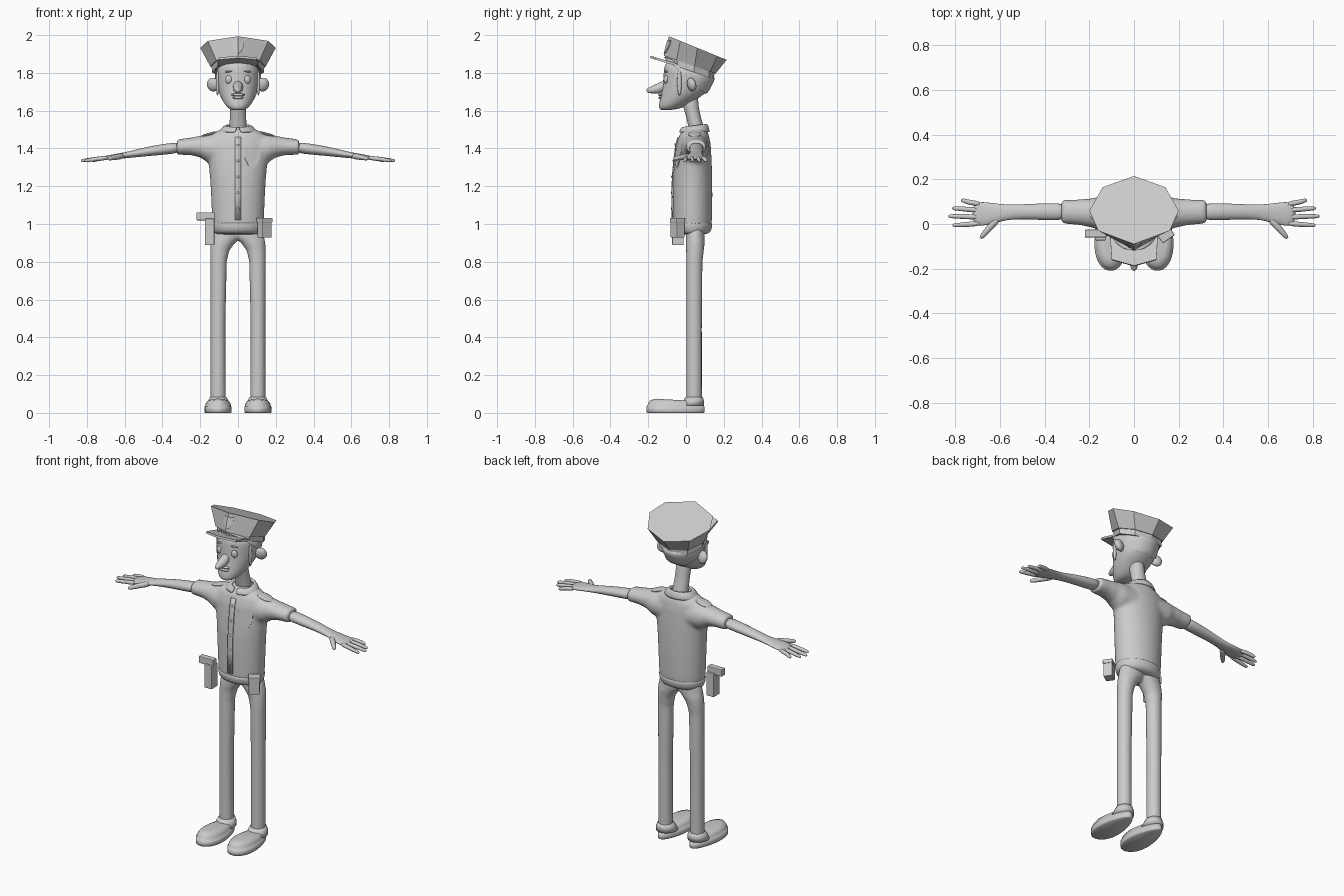
import bpy, bmesh, math
from mathutils import Vector, Matrix

cube = bpy.data.objects.get("Cube")
if cube:
    bpy.data.objects.remove(cube, do_unlink=True)

GREY = (0.6, 0.6, 0.6, 1)
mat = bpy.data.materials.new("plain grey")
mat.use_nodes = True
mat.diffuse_color = GREY
mat.node_tree.nodes["Principled BSDF"].inputs["Base Color"].default_value = GREY


def finish(name, bm, smooth=True, mirror=False, subsurf=0, fuse=0, thick=0):
    """Turn a bmesh into an object with the usual modifiers."""
    if not thick:
        bmesh.ops.recalc_face_normals(bm, faces=bm.faces)
    mesh = bpy.data.meshes.new(name)
    bm.to_mesh(mesh)
    bm.free()
    mesh.materials.append(mat)
    if smooth:
        mesh.shade_smooth()
    ob = bpy.data.objects.new(name, mesh)
    bpy.context.collection.objects.link(ob)
    if mirror:
        ob.modifiers.new("mirror", 'MIRROR').use_mirror_merge = False
    if thick:
        sol = ob.modifiers.new("thickness", 'SOLIDIFY')
        sol.thickness, sol.offset = thick, 0
    if subsurf:
        ob.modifiers.new("subdivision", 'SUBSURF').levels = subsurf
        ob.modifiers["subdivision"].render_levels = subsurf
    if fuse:
        rem = ob.modifiers.new("fuse", 'REMESH')
        rem.mode, rem.voxel_size, rem.use_smooth_shade = 'VOXEL', fuse, True
        soft = ob.modifiers.new("soften", 'SMOOTH')
        soft.factor, soft.iterations = 0.5, 8
    return ob


def skin(bm, loops, caps=True):
    """Bridge equal loops of points into a tube."""
    rows = [[bm.verts.new(p) for p in loop] for loop in loops]
    n = len(rows[0])
    for a, b in zip(rows, rows[1:]):
        for i in range(n):
            j = (i + 1) % n
            bm.faces.new((a[i], a[j], b[j], b[i]))
    if caps:
        bm.faces.new(rows[0][::-1])
        bm.faces.new(rows[-1])


def circle(n):
    return [(math.cos(t), math.sin(t)) for t in (2 * math.pi * (i + .5) / n for i in range(n))]


def loft_z(bm, rings, n=20, caps=True, egg=0, cx=0, grow=1):
    """Rings: z, front y, back y, half width, tilt, optional centre x."""
    loops = []
    for z, yf, yb, rx, tilt, *x in rings:
        cy, ry, mx = (yf + yb) / 2, (yb - yf) / 2 * grow, x[0] if x else cx
        loops.append([(mx + rx * grow * c * (1 - egg * s), cy + ry * s, z + tilt * ry * s)
                      for c, s in circle(n)])
    skin(bm, loops, caps)


def loft_x(bm, rings, n=16):
    """Rings: x, centre y, centre z, half depth, half height."""
    skin(bm, [[(x, y + ry * c, z + rz * s) for c, s in circle(n)] for x, y, z, ry, rz in rings])


def tube(bm, pts, n=10):
    """Tapered tube through points x, y, z, radius."""
    ps = [Vector(p[:3]) for p in pts]
    loops = []
    for i, p in enumerate(ps):
        d = ps[min(i + 1, len(ps) - 1)] - ps[max(i - 1, 0)]
        q = d.to_track_quat('Z', 'Y')
        loops.append([p + q @ Vector((c, s, 0)) * pts[i][3] for c, s in circle(n)])
    skin(bm, loops)


def ball(name, loc, size, rot=(0, 0, 0), mirror=False):
    bm = bmesh.new()
    bmesh.ops.create_uvsphere(bm, u_segments=20, v_segments=12, radius=1)
    turn = Matrix.Rotation(rot[2], 4, 'Z') @ Matrix.Rotation(rot[1], 4, 'Y') @ Matrix.Rotation(rot[0], 4, 'X')
    bm.transform(Matrix.Translation(loc) @ turn @ Matrix.Diagonal((*size, 1)))
    return finish(name, bm, mirror=mirror)


def box(name, loc, size, turn=0):
    bm = bmesh.new()
    bmesh.ops.create_cube(bm, size=1)
    bm.transform(Matrix.Translation(loc) @ Matrix.Rotation(turn, 4, 'Z') @ Matrix.Diagonal((*size, 1)))
    ob = finish(name, bm, smooth=False)
    bev = ob.modifiers.new("bevel", 'BEVEL')
    bev.width, bev.segments = 0.004, 2


def shield(name, cx, cz, size, surface):
    """Thin badge laid on a surface y = surface(x, z)."""
    half = [(0, 1), (.4, .85), (.8, 1), (.8, .1), (.45, -.65), (0, -1)]
    bm = bmesh.new()
    for s in (1, -1):
        pts = [(cx + s * x * size, cz + z * size) for x, z in half]
        bm.faces.new([bm.verts.new((x, surface(x, z), z)) for x, z in pts][::s])
    bmesh.ops.remove_doubles(bm, verts=bm.verts, dist=1e-5)
    finish(name, bm, smooth=False, thick=0.008)


# Trousers: two legs fused at the hips
bm = bmesh.new()
legs = [(.05, 0, .085, .041, 0, .105), (.45, 0, .085, .04, 0, .106), (.8, 0, .088, .044, 0, .103),
        (.86, 0, .095, .051, 0, .096), (.90, -.002, .1, .065, 0, .08), (.93, -.002, .1, .08, 0, .06),
        (.98, 0, .1, .08, 0, .05)]
loft_z(bm, legs)
finish("trousers", bm, mirror=True, fuse=.009)

# Shoes with a sole step
bm = bmesh.new()
loft_z(bm, [(0, -.203, .094, .066, 0), (.004, -.21, .1, .07, 0), (.034, -.21, .1, .07, 0),
            (.035, -.206, .096, .067, 0), (.05, -.202, .09, .064, 0), (.062, -.188, .085, .054, -.04),
            (.068, -.16, .075, .036, -.06)], n=32, egg=.25, cx=.105)
finish("shoes", bm, mirror=True)
bm = bmesh.new()
loft_z(bm, [(.04, -.04, .095, .06, 0), (.065, -.015, .095, .054, 0), (.085, -.003, .09, .044, 0)], cx=.105)
finish("shoe_ankles", bm, mirror=True)

# Shirt: torso and short sleeves fused
TORSO = [(.98, -.068, .135, .134, 0), (1.03, -.07, .138, .138, 0), (1.15, -.071, .14, .143, 0),
         (1.25, -.069, .139, .149, 0), (1.34, -.061, .136, .158, 0), (1.42, -.051, .131, .165, 0),
         (1.465, -.037, .123, .158, 0), (1.487, -.027, .115, .125, 0), (1.51, -.01, .107, .07, 0)]
bm = bmesh.new()
loft_z(bm, TORSO, n=28)
for s in (1, -1):
    loft_x(bm, [(s * x, *rest) for x, *rest in
                [(.05, .045, 1.395, .08, .085), (.16, .048, 1.4, .074, .076), (.2, .05, 1.41, .064, .058),
                 (.25, .053, 1.411, .058, .047), (.325, .055, 1.407, .054, .041)]])
finish("shirt", bm, fuse=.01)


def chest_y(z):
    """Front of the torso at a height."""
    for a, b in zip(TORSO, TORSO[1:]):
        if a[0] <= z <= b[0]:
            return a[1] + (b[1] - a[1]) * (z - a[0]) / (b[0] - a[0])


# Belt roll at the shirt hem
bm = bmesh.new()
loft_z(bm, [(.943, -.02, .1, .11, 0), (.952, -.06, .127, .128, 0), (.975, -.07, .138, .136, 0),
            (1.0, -.073, .14, .139, 0), (1.014, -.07, .137, .136, 0)], n=32)
finish("belt", bm, subsurf=1)

# Button strip, buttons, chest badge and shoulder patches
bm = bmesh.new()
rows = [[bm.verts.new((x, chest_y(z) - .003, z)) for x in (-.016, .016)]
        for z in (1.02, 1.15, 1.25, 1.34, 1.42, 1.46)]
for a, b in zip(rows, rows[1:]):
    bm.faces.new((a[0], a[1], b[1], b[0]))
finish("button_strip", bm, thick=.006)
for i in range(5):
    z = 1.08 + .085 * i
    ball("button", (0, chest_y(z) - .006, z), (.007, .004, .007))
shield("chest_badge", .076, 1.345, .052, lambda x, z: chest_y(z) + .008 + .33 * (x - .05))
ball("shoulder_patches", (.15, .045, 1.476), (.05, .036, .008), (0, .26, 0), True)

# Collar with a gap at the front
bm = bmesh.new()
loft_z(bm, [(1.495, -.012, .108, .06, .15), (1.522, -.012, .106, .058, .15), (1.518, -.026, .114, .074, .12),
            (1.485, -.036, .124, .1, .02)], n=32, caps=False)
gap = [f for f in bm.faces if abs(f.calc_center_median().x) < .012 and f.calc_center_median().y < .04]
bmesh.ops.delete(bm, geom=gap, context='FACES')
finish("collar", bm, subsurf=1, thick=.008)

# Arms, palms and fingers
bm = bmesh.new()
loft_x(bm, [(.29, .055, 1.407, .043, .032), (.4, .055, 1.395, .038, .029), (.5, .055, 1.381, .034, .024),
            (.57, .053, 1.368, .034, .018), (.62, .048, 1.361, .045, .015), (.68, .045, 1.353, .056, .013),
            (.725, .045, 1.347, .053, .009)])
finish("arms", bm, mirror=True, subsurf=1)
bm = bmesh.new()
for base, mid, tip, reach in [(.088, .098, .106, .775), (.06, .066, .07, .815),
                              (.03, .033, .035, .832), (.004, -.002, -.006, .813)]:
    tube(bm, [(.68, base, 1.352, .013), (.745, mid, 1.345, .012), (reach - .01, tip, 1.336, .01),
              (reach, tip, 1.334, .006)])
tube(bm, [(.6, .035, 1.361, .018), (.645, -.015, 1.355, .016), (.68, -.055, 1.347, .012), (.688, -.065, 1.345, .007)])
finish("fingers", bm, mirror=True, subsurf=1)

# Neck and head
bm = bmesh.new()
loft_z(bm, [(1.46, .015, .105, .05, 0), (1.53, .013, .091, .045, 0), (1.62, -.016, .062, .041, 0),
            (1.7, -.035, .07, .045, 0)])
finish("neck", bm, subsurf=1)
HEAD = [(1.604, -.12, -.045, .028, .1), (1.612, -.138, -.01, .052, .1), (1.642, -.147, .06, .076, .2),
        (1.685, -.137, .118, .099, .12), (1.73, -.124, .132, .112, .05), (1.785, -.119, .148, .118, -.15),
        (1.842, -.113, .15, .118, -.34)]
bm = bmesh.new()
loft_z(bm, HEAD, n=24)
finish("head", bm, subsurf=2)

# Hair shell at the back of the head
bm = bmesh.new()
loft_z(bm, HEAD, n=24, grow=1.05)
bmesh.ops.bisect_plane(bm, geom=bm.verts[:] + bm.edges[:] + bm.faces[:], plane_co=(0, .06, 1.728),
                       plane_no=(0, .66, .75), clear_inner=True)
finish("hair", bm, subsurf=1)
ball("sideburns", (.108, -.035, 1.75), (.009, .012, .07), mirror=True)

# Face
ball("ears", (.132, .03, 1.738), (.034, .022, .037), (.25, 0, .35), True)
ball("eyes", (.05, -.106, 1.765), (.018, .012, .022), (0, 0, .3), True)
ball("eyebrows", (.05, -.106, 1.808), (.02, .006, .005), (0, .15, .3), True)
for z, w in ((1.684, .036), (1.669, .03)):
    ball("lip", (0, -.133, z), (w, .014, .008))
bm = bmesh.new()
tube(bm, [(0, -.085, 1.752, .02), (0, -.14, 1.716, .032), (0, -.19, 1.708, .018), (0, -.211, 1.706, .009)], 12)
finish("nose", bm, subsurf=2)

# Peaked cap: flaring eight-sided crown, band, peak and badge
TOP = [(0, .215), (.14, .165), (.2, .06), (.16, -.03), (0, -.09)]
LOW = [(0, .157), (.1, .128), (.147, .045), (.115, -.05), (0, -.117)]


def octagon(half, height, slope, size=1):
    pts = half + [(-x, y) for x, y in half[-2:0:-1]]
    return [(x * size, .02 + (y - .02) * size, height - slope * y) for x, y in pts]


bm = bmesh.new()
skin(bm, [octagon(LOW, 1.85, .34), octagon(TOP, 1.957, .41)])
finish("cap_crown", bm, smooth=False)
bm = bmesh.new()
skin(bm, [octagon(LOW, 1.818, .34, .94), octagon(LOW, 1.855, .34, .95)])
finish("cap_band", bm, smooth=False)
bm = bmesh.new()
peak = [(-.108, -.04), (-.1, -.16), (0, -.188), (.1, -.16), (.108, -.04)]
bm.faces.new([bm.verts.new((x, y, 1.828 - .3 * y)) for x, y in peak])
finish("cap_peak", bm, smooth=False, thick=.012)
shield("cap_badge", 0, 1.937, .036, lambda x, z: -.105 + .5 * abs(x) + .28 * (z - 1.937))

# Belt gear
box("holster", (-.15, -.043, .958), (.05, .06, .14))
box("holster_grip", (-.172, -.043, 1.04), (.096, .035, .042))
box("belt_pouch", (.14, -.045, .978), (.06, .05, .1), .6)
box("pouch_flap", (.14, -.045, 1.02), (.066, .056, .025), .6)
